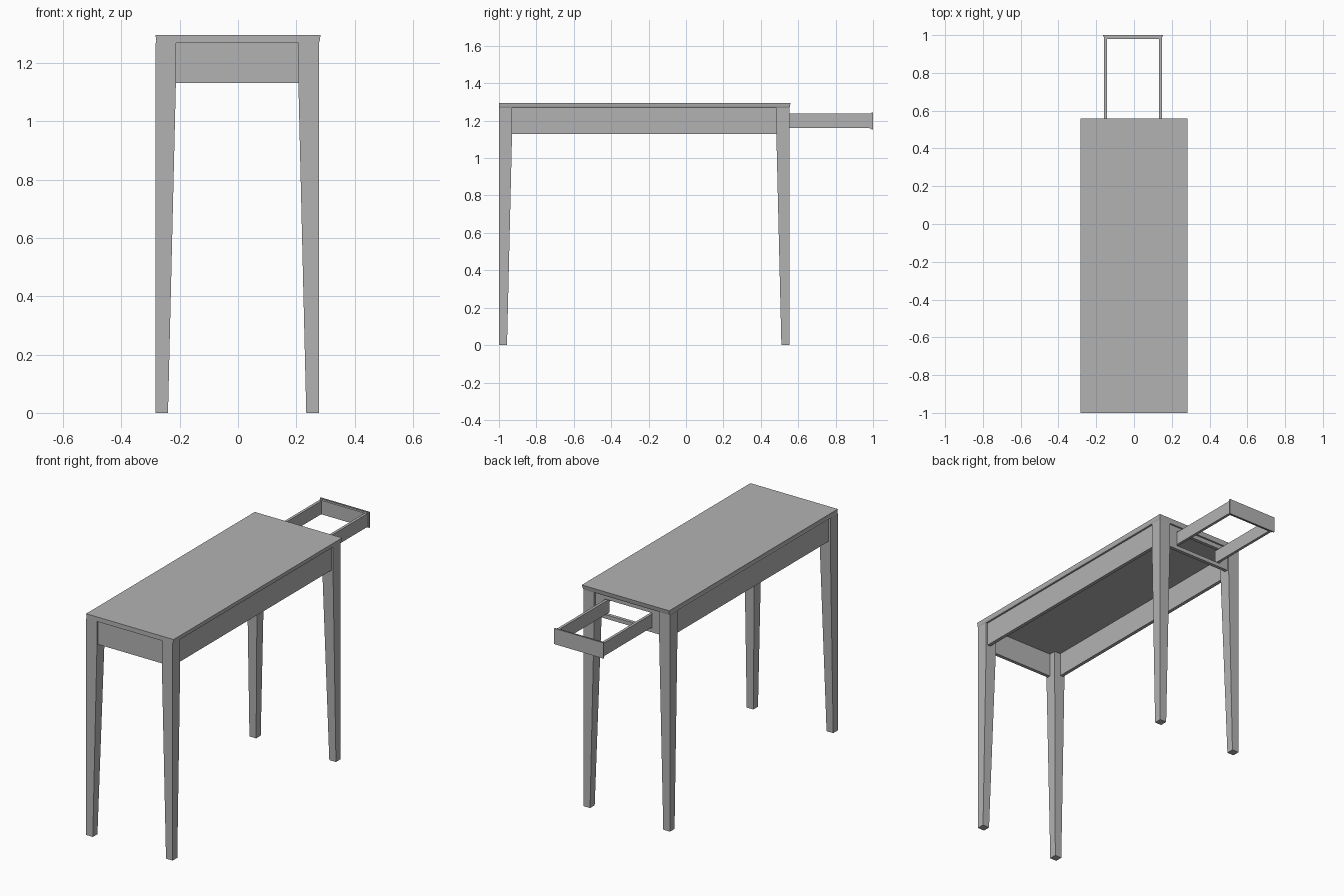
import bpy, bmesh

cube = bpy.data.objects.get("Cube")
if cube:
    bpy.data.objects.remove(cube, do_unlink=True)

grey = bpy.data.materials.new("plain_grey")
grey.use_nodes = True
colour = (0.45, 0.45, 0.45, 1)
grey.diffuse_color = colour
grey.node_tree.nodes["Principled BSDF"].inputs["Base Color"].default_value = colour


def loft(name, rings):
    """Join rectangular sections (x0, x1, y0, y1, z), lowest first, into a solid."""
    bm = bmesh.new()
    loops = []
    for x0, x1, y0, y1, z in rings:
        corners = ((x0, y0), (x1, y0), (x1, y1), (x0, y1))
        loops.append([bm.verts.new((x, y, z)) for x, y in corners])
    bm.faces.new(loops[0][::-1])
    bm.faces.new(loops[-1])
    for low, high in zip(loops, loops[1:]):
        for i in range(4):
            j = (i + 1) % 4
            bm.faces.new((low[i], low[j], high[j], high[i]))
    bmesh.ops.recalc_face_normals(bm, faces=bm.faces)
    mesh = bpy.data.meshes.new(name)
    bm.to_mesh(mesh)
    bm.free()
    mesh.materials.append(grey)
    obj = bpy.data.objects.new(name, mesh)
    bpy.context.collection.objects.link(obj)
    return obj


def box(name, x, y, z):
    return loft(name, [(*x, *y, z[0]), (*x, *y, z[1])])


# Main levels and outer limits of the frame
LEFT, RIGHT, FRONT, BACK = -0.283, 0.277, -1.0, 0.553
APRON, UNDER, TOP = 1.13, 1.268, 1.295
LEG, FOOT = 0.07, 0.043
INSET, BOARD = 0.01, 0.02

# Tabletop with a slightly undercut edge
loft("tabletop", [
    (LEFT + 0.001, RIGHT, FRONT, BACK, UNDER),
    (LEFT + 0.003, RIGHT + 0.003, FRONT, BACK + 0.002, UNDER + 0.007),
    (LEFT, RIGHT + 0.006, FRONT, BACK + 0.006, TOP),
])

# Legs: square at the apron, tapering on the inner faces only
for x, sx, side in ((LEFT, 1, "left"), (RIGHT, -1, "right")):
    for y, sy, end in ((FRONT, 1, "front"), (BACK, -1, "back")):
        rings = []
        for size, z in ((FOOT, 0), (LEG, APRON), (LEG, UNDER)):
            xs = sorted((x, x + sx * size))
            ys = sorted((y, y + sy * size))
            rings.append((*xs, *ys, z))
        loft(f"{end}_{side}_leg", rings)

# Long side aprons and the front apron
inner_x = (LEFT + LEG, RIGHT - LEG)
inner_y = (FRONT + LEG, BACK - LEG)
height = (APRON, UNDER)
box("left_apron", (LEFT + INSET, LEFT + INSET + BOARD), inner_y, height)
box("right_apron", (RIGHT - INSET - BOARD, RIGHT - INSET), inner_y, height)
box("front_apron", inner_x, (FRONT + INSET, FRONT + INSET + BOARD), height)

# Back end: rails and stiles around the drawer opening
DL, DR = -0.16, 0.148
back_y = (BACK - INSET - BOARD, BACK - INSET)
box("back_lower_rail", inner_x, back_y, (APRON, 1.153))
box("back_upper_rail", inner_x, back_y, (1.243, UNDER))
box("back_left_stile", (inner_x[0], DL), back_y, (1.153, 1.243))
box("back_right_stile", (DR, inner_x[1]), back_y, (1.153, 1.243))

# Pulled-out bottomless drawer
WALL = 0.016
drawer_y, drawer_z = (0.52, 0.982), (1.16, 1.237)
box("drawer_left_side", (DL, DL + WALL), drawer_y, drawer_z)
box("drawer_right_side", (DR - WALL, DR), drawer_y, drawer_z)
box("drawer_face", (DL, DR), (0.98, 0.996), (1.157, 1.239))
box("drawer_face_lip", (DL - 0.005, DR + 0.005), (0.993, 1.0), (1.152, 1.244))
